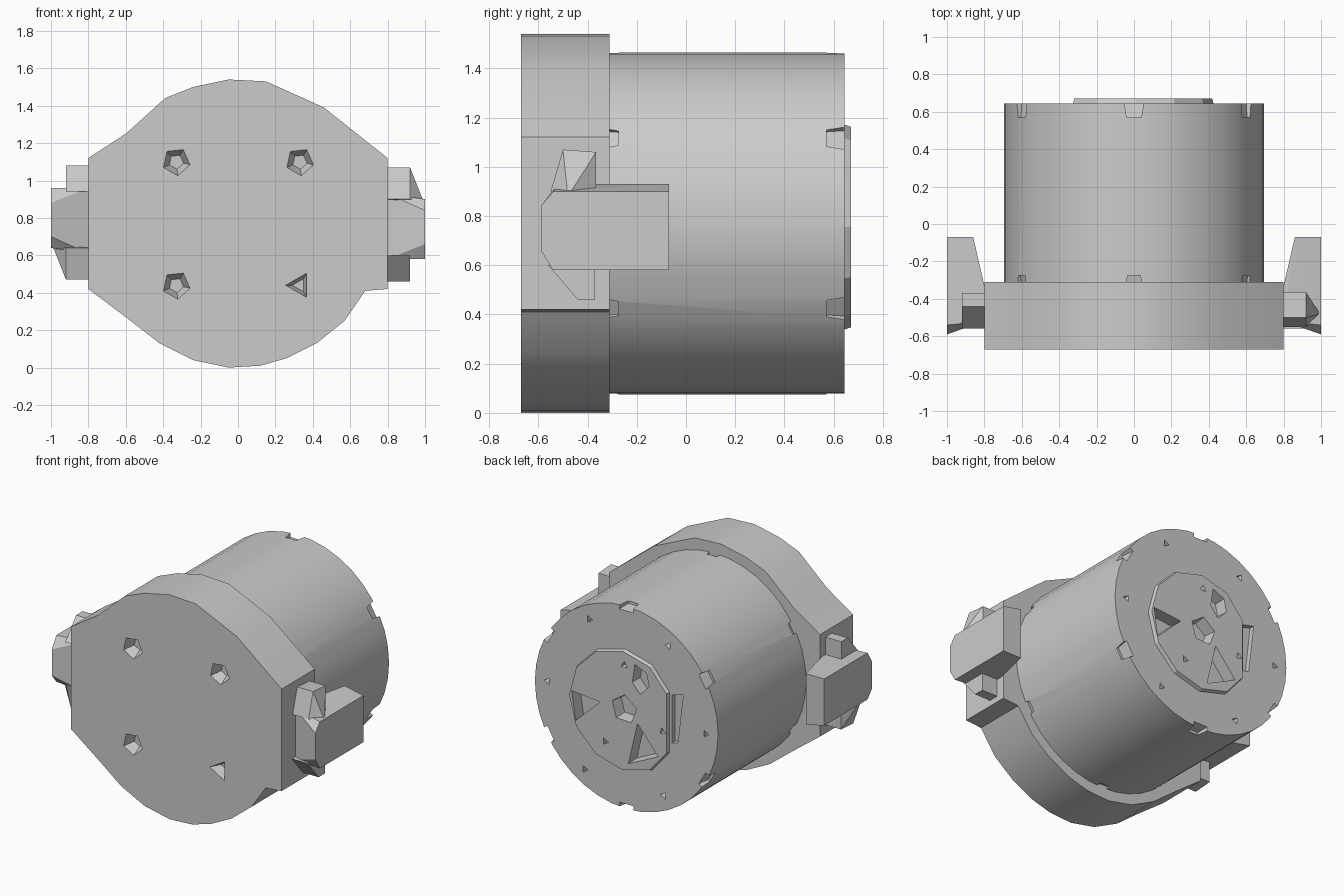
import bpy
import bmesh
from math import cos, sin, radians
from mathutils import Vector

old = bpy.data.objects.get("Cube")
if old:
    bpy.data.objects.remove(old, do_unlink=True)

MID = 0.77      # height of the barrel axis
R = 0.695       # barrel radius

grey = bpy.data.materials.new("housing grey")
grey.use_nodes = True
COLOUR = (0.6, 0.6, 0.6, 1)
grey.diffuse_color = COLOUR
grey.node_tree.nodes["Principled BSDF"].inputs["Base Color"].default_value = COLOUR


def finish(name, bm):
    """Turn a bmesh into a named object with the housing material."""
    bmesh.ops.recalc_face_normals(bm, faces=bm.faces)
    mesh = bpy.data.meshes.new(name)
    bm.to_mesh(mesh)
    bm.free()
    mesh.materials.append(grey)
    obj = bpy.data.objects.new(name, mesh)
    bpy.context.collection.objects.link(obj)
    return obj


def prism(bm, outline, y0, y1, taper=1.0):
    """Extrude an (x, z) outline along y, scaling the far end about its centre."""
    n = len(outline)
    cx = sum(p[0] for p in outline) / n
    cz = sum(p[1] for p in outline) / n
    a = [bm.verts.new((x, y0, z)) for x, z in outline]
    b = [bm.verts.new((cx + (x - cx) * taper, y1, cz + (z - cz) * taper)) for x, z in outline]
    bm.faces.new(a)
    bm.faces.new(b[::-1])
    for i in range(n):
        j = (i + 1) % n
        bm.faces.new((a[i], b[i], b[j], a[j]))


def ring(cx, cz, radius, sides, start=0):
    angles = [radians(start + 360 * i / sides) for i in range(sides)]
    return [(cx + radius * cos(t), cz + radius * sin(t)) for t in angles]


def polar(radius, degrees):
    return radius * cos(radians(degrees)), MID + radius * sin(radians(degrees))


def cut(target, cutter):
    mod = target.modifiers.new("cut", "BOOLEAN")
    mod.operation = "DIFFERENCE"
    mod.solver = "EXACT"
    mod.object = cutter
    bpy.context.view_layer.objects.active = target
    bpy.ops.object.modifier_apply(modifier=mod.name)


def smooth(obj):
    bpy.ops.object.select_all(action="DESELECT")
    obj.select_set(True)
    bpy.context.view_layer.objects.active = obj
    bpy.ops.object.shade_smooth_by_angle(angle=radians(25))


def hull(name, points):
    bm = bmesh.new()
    for p in points:
        bm.verts.new(p)
    out = bmesh.ops.convex_hull(bm, input=bm.verts)
    loose = [v for v in bm.verts if not v.link_faces]
    bmesh.ops.delete(bm, geom=loose, context="VERTS")
    bmesh.ops.dissolve_limit(bm, angle_limit=radians(1), verts=bm.verts, edges=bm.edges)
    return finish(name, bm)


# Front flange: rounded plate with flat sides
bm = bmesh.new()
prism(bm, [(-0.8, 0.42), (-0.8, 1.12), (-0.6, 1.25), (-0.39, 1.44), (-0.24, 1.5),
           (-0.05, 1.54), (0.15, 1.53), (0.46, 1.39), (0.8, 1.12), (0.8, 0.42),
           (0.68, 0.41), (0.57, 0.25), (0.42, 0.13), (0.26, 0.05), (0.12, 0.01),
           (-0.05, 0), (-0.24, 0.04), (-0.42, 0.13), (-0.6, 0.27)], -0.67, -0.31)
flange = finish("front_flange", bm)

# Four tapered screw pockets in the front
bm = bmesh.new()
for x in (-0.33, 0.33):
    for z in (0.44, 1.1):
        sides = 3 if x > 0 and z < MID else 5
        prism(bm, ring(x, z, 0.08, sides, 60), -0.68, -0.6, 0.5)
front_cutter = finish("front_pocket_cutter", bm)
cut(flange, front_cutter)

# Barrel and raised rear cap
bm = bmesh.new()
prism(bm, ring(0, MID, R, 40), -0.33, 0.645)
barrel = finish("barrel", bm)

bm = bmesh.new()
prism(bm, [(max(x, -0.33), z) for x, z in ring(0.01, 0.755, 0.42, 12, 90)], 0.63, 0.67, 0.97)
cap = finish("rear_cap", bm)

# Rear pockets: hub, three wedges, a side slot, screw holes and rim notches
bm = bmesh.new()
BACK, DEEP = 0.69, 0.59
prism(bm, ring(0, MID, 0.1, 5, 20), BACK, DEEP, 0.85)
for wedge in ([(0.4, 0.02), (0.18, 0), (0.37, -0.18)],
              [(-0.1, -0.07), (-0.03, -0.37), (-0.26, -0.26)],
              [(-0.06, 0.2), (-0.08, 0.33), (-0.17, 0.29), (-0.19, 0.2), (-0.12, 0.13)]):
    prism(bm, [(x, MID + z) for x, z in wedge], BACK, DEEP, 0.9)
prism(bm, [(-0.345, 0.95), (-0.43, 0.97), (-0.39, 0.63), (-0.345, 0.62)], BACK, 0.61)
for k in range(6):
    x, z = polar(0.6, 60 * k + 2)
    prism(bm, ring(x, z, 0.035, 3, 60 * k), BACK, 0.6, 0.5)
    x, z = polar(R + 0.02, 60 * k + 30)
    prism(bm, ring(x, z, 0.085, 4, 60 * k + 75), BACK, 0.57, 0.65)
    prism(bm, ring(x, z, 0.06, 4, 60 * k + 75), -0.315, -0.275, 0.8)
for angle in (90, 195, 299):
    x, z = polar(0.3, angle)
    prism(bm, ring(x, z, 0.03, 3, angle), BACK, 0.61, 0.5)
rear_cutter = finish("rear_pocket_cutter", bm)
cut(barrel, rear_cutter)
cut(cap, rear_cutter)

for cutter in (front_cutter, rear_cutter):
    cutter.hide_render = True
    bpy.data.objects.remove(cutter, do_unlink=True)
for part in (flange, barrel, cap):
    smooth(part)

# Side latches: the right one is the left one turned half round the barrel axis
outer = [(-0.07, 0.9), (-0.07, 0.58), (-0.54, 0.58), (-0.59, 0.66), (-0.59, 0.84), (-0.54, 0.9)]
inner = [(0.86, -0.07), (0.8, -0.33), (0.8, -0.52)]
block = [(1, y, z) for y, z in outer] + [(x, y, z) for x, y in inner for z in (0.58, 0.93)]
upper_lug = [(x, y, z) for x in (0.8, 0.92)
             for y, z in ((-0.5, 1.07), (-0.365, 1.06), (-0.365, 0.9), (-0.55, 0.9))]
upper_lug.append((0.995, -0.48, 0.88))
lower_lug = [(x, y, z) for x in (0.8, 0.92)
             for y, z in ((-0.56, 0.6), (-0.37, 0.6), (-0.37, 0.46), (-0.44, 0.46))]
for side, s in (("left", 1), ("right", -1)):
    for part, points in (("block", block), ("long_lug", upper_lug), ("short_lug", lower_lug)):
        hull(f"{side}_latch_{part}",
             [Vector((s * x, y, MID + s * (z - MID))) for x, y, z in points])
